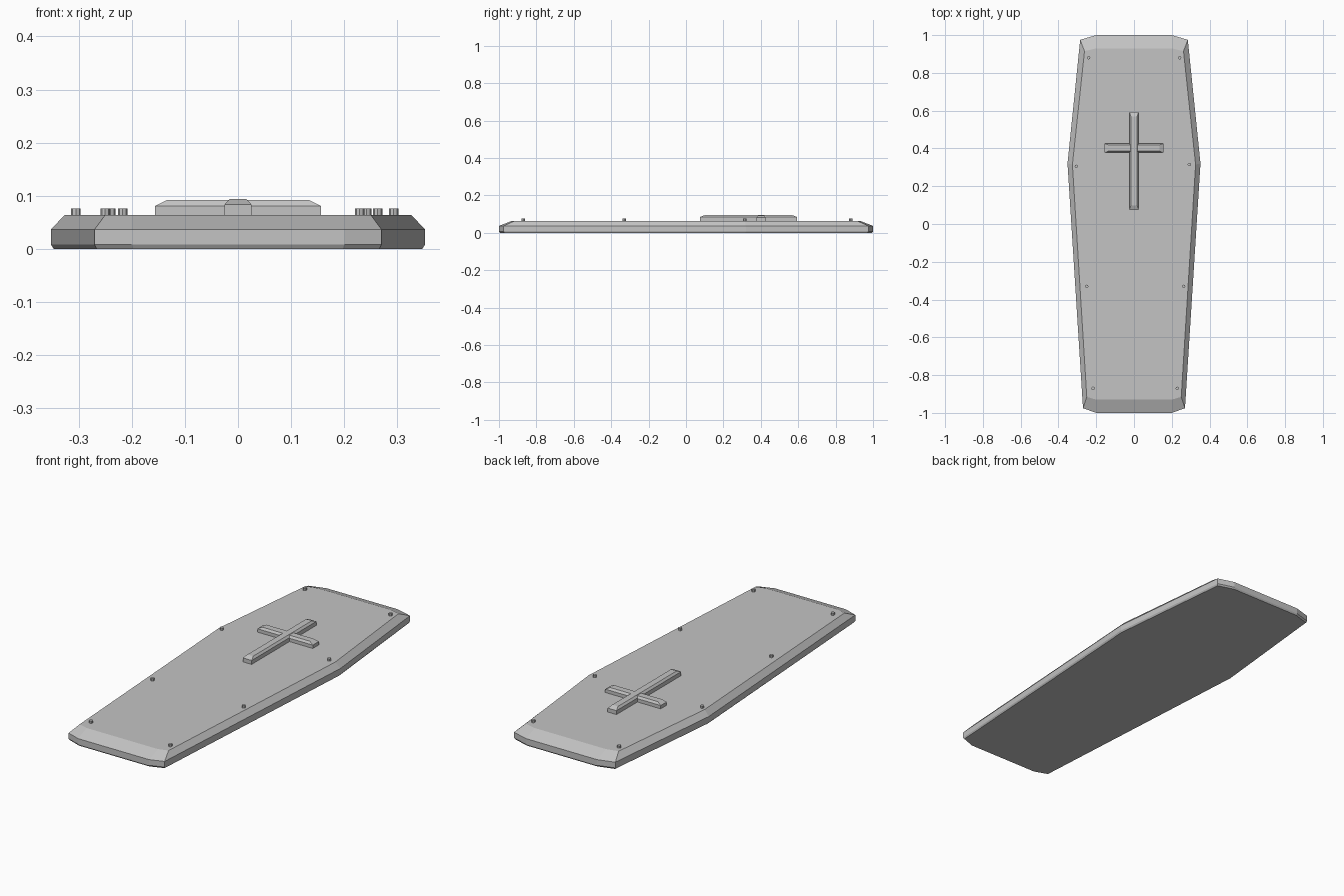
import bpy
import bmesh
from mathutils import Matrix

cube = bpy.data.objects.get("Cube")
if cube:
    bpy.data.objects.remove(cube, do_unlink=True)

grey = bpy.data.materials.new("plain_grey")
grey.use_nodes = True
COLOUR = (0.55, 0.55, 0.55, 1)
grey.diffuse_color = COLOUR
grey.node_tree.nodes["Principled BSDF"].inputs["Base Color"].default_value = COLOUR


def finish(bm, name):
    bmesh.ops.recalc_face_normals(bm, faces=bm.faces)
    mesh = bpy.data.meshes.new(name)
    bm.to_mesh(mesh)
    bm.free()
    mesh.materials.append(grey)
    obj = bpy.data.objects.new(name, mesh)
    bpy.context.collection.objects.link(obj)
    return obj


def loft(name, layers):
    """Join stacked outlines (points, z) into a closed solid."""
    bm = bmesh.new()
    rings = [[bm.verts.new((x, y, z)) for x, y in pts] for pts, z in layers]
    n = len(rings[0])
    for low, high in zip(rings, rings[1:]):
        for i in range(n):
            j = (i + 1) % n
            bm.faces.new((low[i], low[j], high[j], high[i]))
    bm.faces.new(rings[0][::-1])
    bm.faces.new(rings[-1])
    return finish(bm, name)


def mirrored(half):
    return half + [(-x, y) for x, y in reversed(half)]


def rect(hx, hy, cy):
    return [(-hx, cy - hy), (hx, cy - hy), (hx, cy + hy), (-hx, cy + hy)]


# Lid: tapered six-sided board with clipped corners and a chamfered top
rim = mirrored([(0.2, -1), (0.27, -0.975), (0.352, 0.32), (0.285, 0.975), (0.2, 1)])
base = [(x * 0.985, y * 0.995) for x, y in rim]
top = mirrored([(0.2, -0.93), (0.25, -0.915), (0.326, 0.315), (0.262, 0.915), (0.2, 0.93)])
loft("lid", [(base, 0), (rim, 0.008), (rim, 0.037), (top, 0.064)])

# Raised cross made of two chamfered bars
loft("cross_upright", [(rect(0.025, 0.26, 0.334), 0.06),
                       (rect(0.025, 0.26, 0.334), 0.084),
                       (rect(0.016, 0.235, 0.334), 0.094)])
loft("cross_arm", [(rect(0.156, 0.024, 0.402), 0.06),
                   (rect(0.156, 0.024, 0.402), 0.081),
                   (rect(0.134, 0.016, 0.402), 0.092)])

# Nail heads along both edges
nails = [(-0.24, 0.88), (0.242, 0.88), (-0.305, 0.305), (0.293, 0.315),
         (-0.25, -0.33), (0.263, -0.33), (-0.217, -0.87), (0.229, -0.87)]
for number, (x, y) in enumerate(nails, 1):
    bm = bmesh.new()
    bmesh.ops.create_cone(bm, cap_ends=True, segments=8, radius1=0.009,
                          radius2=0.009, depth=0.016,
                          matrix=Matrix.Translation((x, y, 0.068)))
    finish(bm, f"nail_{number}")
